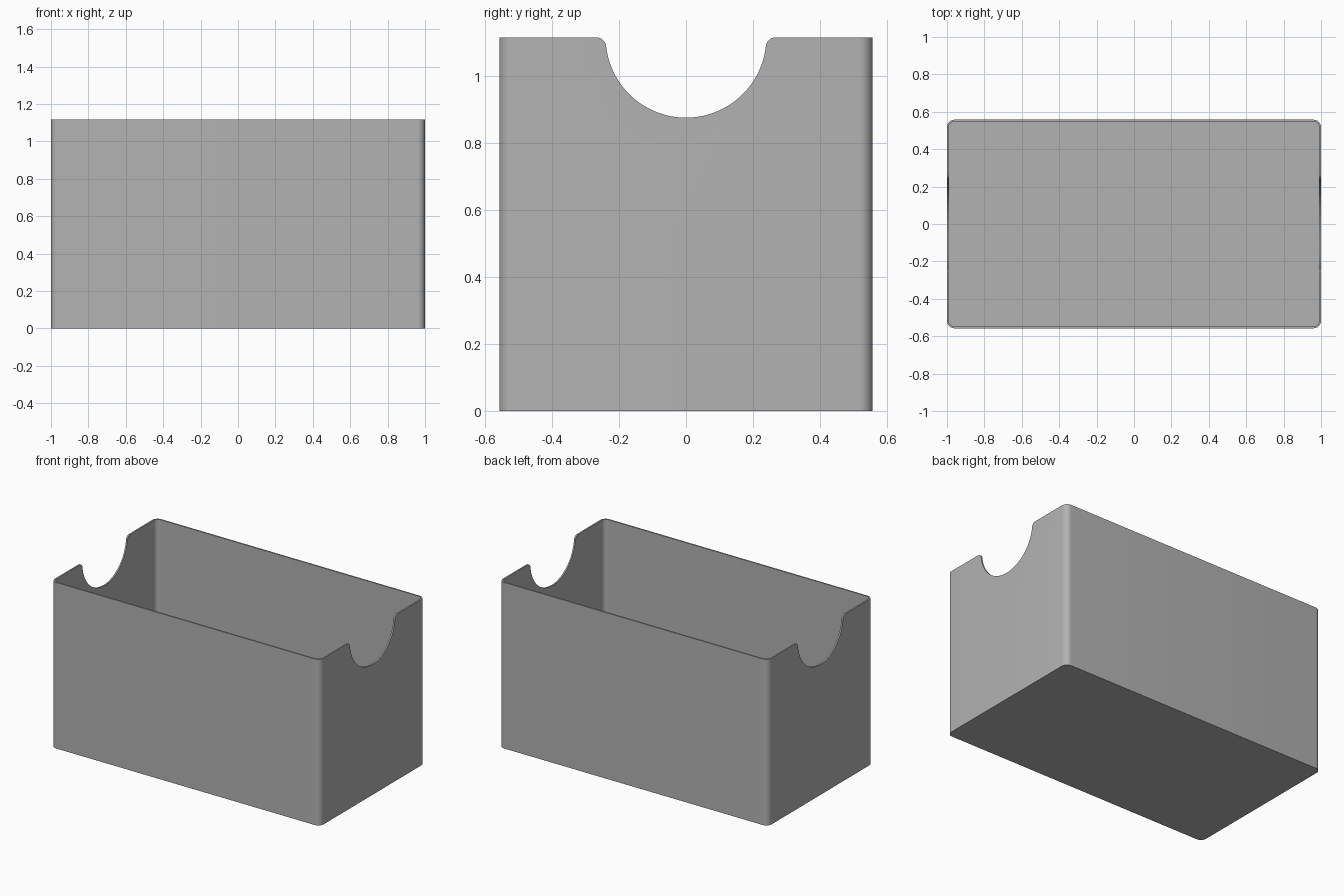
import bpy, bmesh, math

if "Cube" in bpy.data.objects:
    bpy.data.objects.remove(bpy.data.objects["Cube"])

LENGTH, WIDTH, HEIGHT = 2.0, 1.115, 1.116
WALL, CORNER = 0.01, 0.04
NOTCH_R, FILLET = 0.24, 0.03

grey = bpy.data.materials.new("plain grey")
grey.diffuse_color = (0.45, 0.45, 0.45, 1)
grey.use_nodes = True
grey.node_tree.nodes["Principled BSDF"].inputs["Base Color"].default_value = grey.diffuse_color


def arc(cx, cy, r, a0, a1, n):
    """Points along an arc, angles in degrees."""
    return [(cx + r * math.cos(math.radians(a0 + (a1 - a0) * i / n)),
             cy + r * math.sin(math.radians(a0 + (a1 - a0) * i / n))) for i in range(n + 1)]


def prism(name, points, offset):
    """Closed profile of 3D points extruded along an offset."""
    bm = bmesh.new()
    face = bm.faces.new([bm.verts.new(p) for p in points])
    ext = bmesh.ops.extrude_face_region(bm, geom=[face])
    bmesh.ops.translate(bm, vec=offset, verts=[v for v in ext["geom"] if isinstance(v, bmesh.types.BMVert)])
    bmesh.ops.recalc_face_normals(bm, faces=bm.faces)
    mesh = bpy.data.meshes.new(name)
    bm.to_mesh(mesh)
    bm.free()
    mesh.materials.append(grey)
    obj = bpy.data.objects.new(name, mesh)
    bpy.context.collection.objects.link(obj)
    return obj


def rounded_block(name, inset, z0, z1):
    r = CORNER - inset
    x, y = LENGTH / 2 - CORNER, WIDTH / 2 - CORNER
    pts = []
    for i, (sx, sy) in enumerate([(1, 1), (-1, 1), (-1, -1), (1, -1)]):
        pts += arc(sx * x, sy * y, r, 90 * i, 90 * i + 90, 10)
    return prism(name, [(px, py, z0) for px, py in pts], (0, 0, z1 - z0))


# Outer body and the cavity that hollows it
bin_body = rounded_block("open_bin", 0, 0, HEIGHT)
cavity = rounded_block("cavity_cutter", WALL, WALL, HEIGHT + 0.2)

# Hand notch: round scoop with filleted lips, cut through both end walls
lip_y = math.sqrt((NOTCH_R + FILLET) ** 2 - FILLET ** 2)
tilt = math.degrees(math.asin(FILLET / (NOTCH_R + FILLET)))
right_lip = arc(lip_y, HEIGHT - FILLET, FILLET, 90, 180 - tilt, 8)
left_lip = [(-y, z) for y, z in reversed(right_lip)]
scoop = arc(0, HEIGHT, NOTCH_R, -tilt, tilt - 180, 40)[1:-1]
profile = [(lip_y, HEIGHT + 0.1)] + right_lip + scoop + left_lip + [(-lip_y, HEIGHT + 0.1)]
notch = prism("notch_cutter", [(-1.2, y, z) for y, z in profile], (2.4, 0, 0))

for cutter in (cavity, notch):
    cutter.hide_render = True
    mod = bin_body.modifiers.new(cutter.name, "BOOLEAN")
    mod.operation, mod.solver, mod.object = "DIFFERENCE", "EXACT", cutter

# Bake the cuts, then remove the cutters
bpy.context.view_layer.update()
cut = bpy.data.meshes.new_from_object(bin_body.evaluated_get(bpy.context.evaluated_depsgraph_get()))
bin_body.modifiers.clear()
bin_body.data = cut
for cutter in (cavity, notch):
    bpy.data.objects.remove(cutter)

# Smooth corners, crisp rims
bpy.context.view_layer.objects.active = bin_body
bin_body.select_set(True)
bpy.ops.object.shade_smooth_by_angle(angle=math.radians(30))
